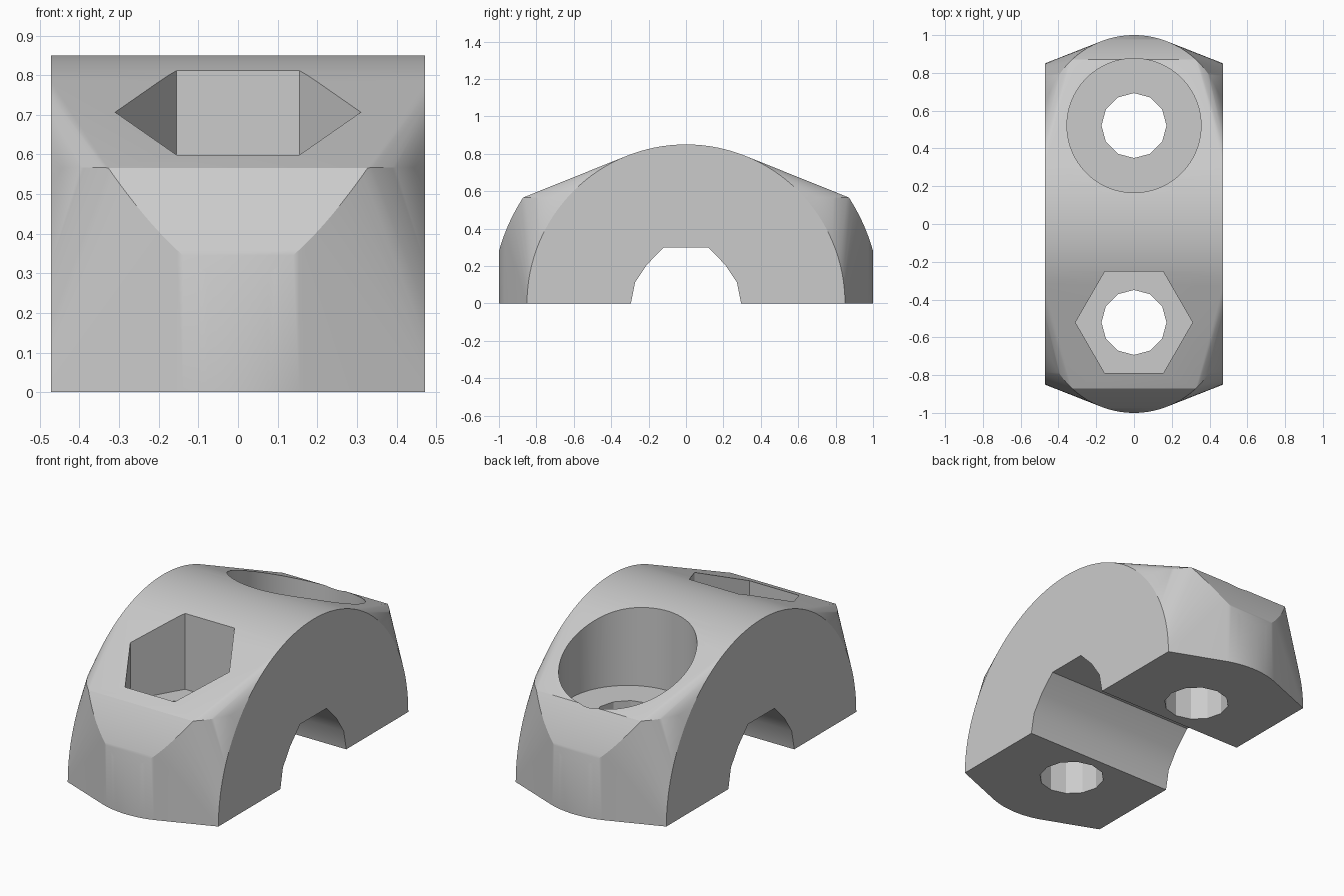
import bpy
import bmesh
from math import sin, cos, pi, sqrt, radians

HALF_W = 0.472      # half width of the clamp
ARC_R = 0.85        # radius of the arched body
BOLT_Y = 0.521      # bolt distance from the centre
BOSS_R = 0.479      # radius of the bolt bosses
BOSS_TOP = 0.567
END_R = 1.0385      # arch that rounds the boss ends
FLOOR = 0.382       # seat height of the bolt head and nut

if "Cube" in bpy.data.objects:
    bpy.data.objects.remove(bpy.data.objects["Cube"], do_unlink=True)

grey = bpy.data.materials.new("light grey")
grey.use_nodes = True
colour = (0.6, 0.6, 0.6, 1)
grey.diffuse_color = colour
grey.node_tree.nodes["Principled BSDF"].inputs["Base Color"].default_value = colour


def make_object(name, bm):
    bmesh.ops.recalc_face_normals(bm, faces=bm.faces)
    mesh = bpy.data.meshes.new(name)
    bm.to_mesh(mesh)
    bm.free()
    mesh.materials.append(grey)
    obj = bpy.data.objects.new(name, mesh)
    bpy.context.collection.objects.link(obj)
    return obj


def prism(name, points, direction):
    """Extrude a closed outline along a direction."""
    bm = bmesh.new()
    face = bm.faces.new([bm.verts.new(p) for p in points])
    result = bmesh.ops.extrude_face_region(bm, geom=[face], use_keep_orig=True)
    verts = [v for v in result["geom"] if isinstance(v, bmesh.types.BMVert)]
    bmesh.ops.translate(bm, verts=verts, vec=direction)
    return make_object(name, bm)


def upright(name, y, radius, sides, bottom):
    """Vertical cutter centred on a bolt."""
    ring = [(radius * cos(2 * pi * i / sides), y + radius * sin(2 * pi * i / sides), bottom)
            for i in range(sides)]
    return prism(name, ring, (0, 0, 2))


# Clamp body: skin stretched over the arch and the two rounded bosses
bm = bmesh.new()
for x in (-HALF_W, HALF_W):
    for i in range(65):
        a = pi * i / 64
        bm.verts.new((x, ARC_R * cos(a), ARC_R * sin(a)))
for side in (-1, 1):
    for i in range(192):
        a = 2 * pi * i / 192
        x = max(-HALF_W, min(HALF_W, BOSS_R * cos(a)))
        y = BOLT_Y + BOSS_R * sin(a)
        top = min(BOSS_TOP, sqrt(END_R ** 2 - y ** 2))
        for z in (0, top):
            bm.verts.new((x, side * y, z))
bmesh.ops.remove_doubles(bm, verts=bm.verts, dist=0.0005)
hull = bmesh.ops.convex_hull(bm, input=bm.verts)
loose = {v for v in hull["geom_interior"] + hull["geom_unused"]
         if isinstance(v, bmesh.types.BMVert)}
bmesh.ops.delete(bm, geom=list(loose), context='VERTS')
bmesh.ops.dissolve_limit(bm, angle_limit=radians(0.1), verts=bm.verts, edges=bm.edges)
body = make_object("clamp_body", bm)

# Bar channel: faceted round sides with sloped shoulders and a flat roof
half = [(0.295, -0.1), (0.295, 0), (0.272, 0.113), (0.208, 0.208), (0.118, 0.3)]
outline = half + [(-y, z) for y, z in reversed(half)]
cutters = [prism("channel_cutter", [(-1, y, z) for y, z in outline], (2, 0, 0))]

# Bolt holes, round head recess at the back and six-sided nut recess at the front
for y in (-BOLT_Y, BOLT_Y):
    cutters.append(upright("bolt_hole_cutter", y, 0.172, 12, -0.5))
cutters.append(upright("head_recess_cutter", BOLT_Y, 0.355, 96, FLOOR))
cutters.append(upright("nut_recess_cutter", -BOLT_Y, 0.31, 6, FLOOR))

bpy.ops.object.select_all(action='DESELECT')
body.select_set(True)
bpy.context.view_layer.objects.active = body
for cutter in cutters:
    cutter.hide_render = True
    mod = body.modifiers.new(cutter.name, 'BOOLEAN')
    mod.operation = 'DIFFERENCE'
    mod.solver = 'EXACT'
    mod.object = cutter
    bpy.ops.object.modifier_apply(modifier=mod.name)
    bpy.data.objects.remove(cutter, do_unlink=True)

bpy.ops.object.shade_smooth_by_angle(angle=radians(25))
